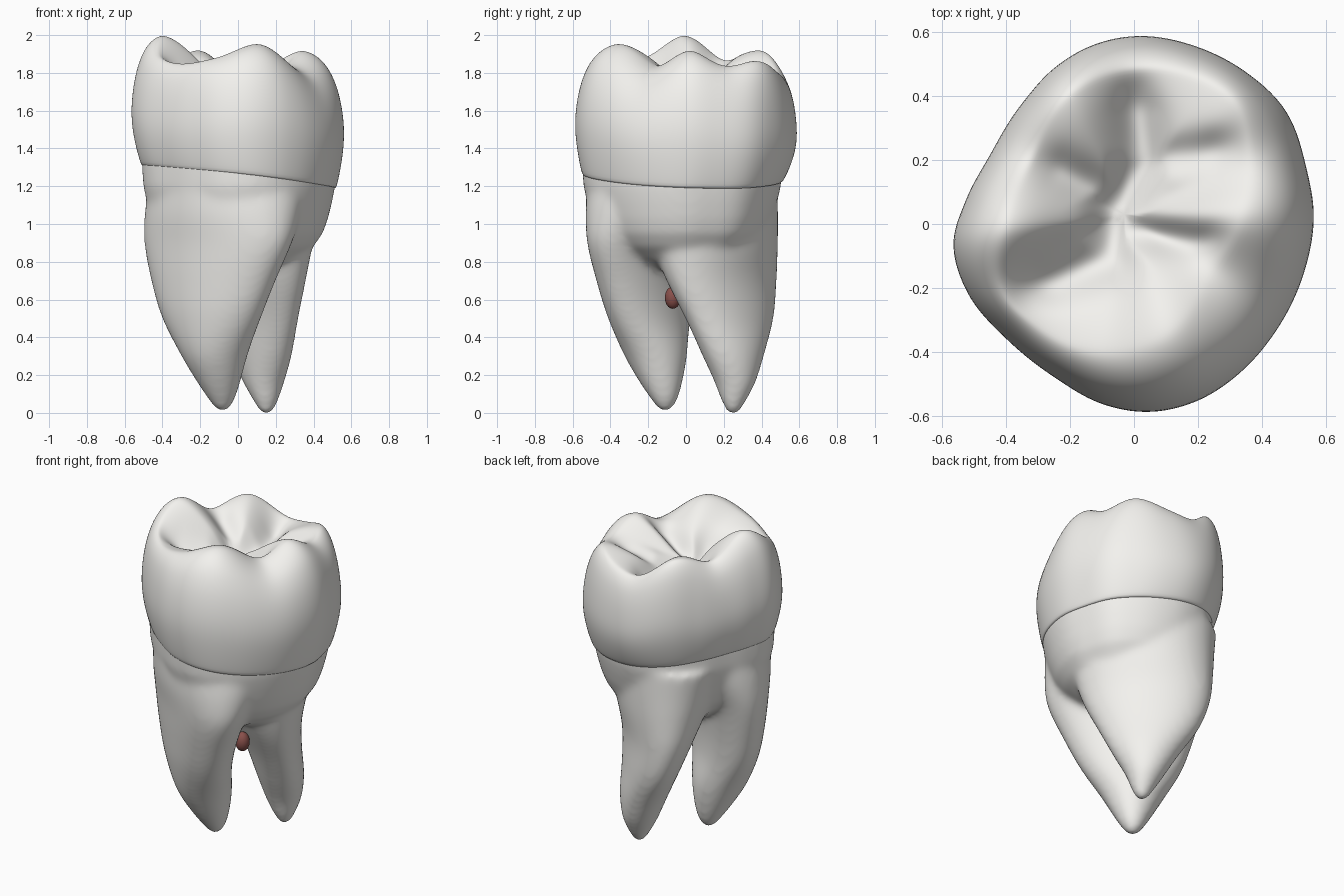
import bpy, bmesh, math
from math import sin, cos, pi, exp, hypot

if "Cube" in bpy.data.objects:
    bpy.data.objects.remove(bpy.data.objects["Cube"])


def spline(keys, rows, t):
    """Smooth interpolation of rows over increasing keys."""
    i = 0
    while i < len(keys) - 2 and t > keys[i + 1]:
        i += 1

    def slope(j, k):
        a, b = max(j - 1, 0), min(j + 1, len(keys) - 1)
        return (rows[b][k] - rows[a][k]) / (keys[b] - keys[a])
    h = keys[i + 1] - keys[i]
    s = (t - keys[i]) / h
    out = []
    for k in range(len(rows[0])):
        p, q = rows[i][k], rows[i + 1][k]
        out.append((2*s**3 - 3*s*s + 1)*p + (s**3 - 2*s*s + s)*h*slope(i, k)
                   + (3*s*s - 2*s**3)*q + (s**3 - s*s)*h*slope(i + 1, k))
    return out


def polar(points, cx, cy):
    """Closed curve of points as a function of angle: (radius, extras...)."""
    tab = sorted((math.atan2(p[1] - cy, p[0] - cx), (hypot(p[0] - cx, p[1] - cy),) + tuple(p[2:]))
                 for p in points)
    tab = [(a - 2*pi, r) for a, r in tab[-3:]] + tab + [(a + 2*pi, r) for a, r in tab[:3]]
    keys, rows = [a for a, r in tab], [r for a, r in tab]
    return lambda ang: spline(keys, rows, ang)


def loft(name, rings):
    """Skin closed rings of equal length, capping both ends."""
    bm = bmesh.new()
    vs = [[bm.verts.new(p) for p in ring] for ring in rings]
    n = len(vs[0])
    for a, b in zip(vs, vs[1:]):
        for i in range(n):
            j = (i + 1) % n
            bm.faces.new((a[i], a[j], b[j], b[i]))
    bm.faces.new(vs[0][::-1])
    bm.faces.new(vs[-1])
    bmesh.ops.recalc_face_normals(bm, faces=bm.faces)
    for f in bm.faces:
        f.smooth = True
    me = bpy.data.meshes.new(name)
    bm.to_mesh(me)
    bm.free()
    ob = bpy.data.objects.new(name, me)
    bpy.context.collection.objects.link(ob)
    return ob


def paint(ob, name, colour):
    mat = bpy.data.materials.get(name) or bpy.data.materials.new(name)
    mat.diffuse_color = colour
    mat.use_nodes = True
    mat.node_tree.nodes["Principled BSDF"].inputs["Base Color"].default_value = mat.diffuse_color
    ob.data.materials.append(mat)


def seg_dist(x, y, a, b):
    dx, dy = b[0] - a[0], b[1] - a[1]
    t = max(0, min(1, ((x - a[0])*dx + (y - a[1])*dy) / (dx*dx + dy*dy)))
    return hypot(x - a[0] - t*dx, y - a[1] - t*dy)


# Crown: widest outline, and the cusp rim with heights
CX, CY = -0.03, 0.03
outline = polar([(.02, .59), (.2, .555), (.36, .47), (.477, .355), (.54, .18), (.565, .03),
                 (.535, -.15), (.45, -.33), (.33, -.47), (.2, -.555), (.05, -.59), (-.1, -.565),
                 (-.25, -.48), (-.4, -.36), (-.52, -.22), (-.568, -.06), (-.53, .07),
                 (-.45, .22), (-.35, .38), (-.25, .49), (-.12, .565)], CX, CY)
rim = polar([(.34, .02, 1.92), (.36, .2, 1.84), (.31, .38, 1.865), (.14, .47, 1.81),
             (-.01, .48, 1.80), (-.2, .40, 1.92), (-.32, .2, 1.87), (-.40, -.01, 2.0),
             (-.41, -.2, 1.89), (-.3, -.32, 1.85), (-.12, -.40, 1.88), (.11, -.35, 1.955),
             (.25, -.15, 1.84)], CX, CY)


def shrink(x, y, sc):
    """Scale the outline towards the neck, less on the right side."""
    w = 1 - (1 - sc)*(1 - .4*max(x, 0))
    return x*w, y*w - min(.02, .18*(1 - sc))


# Biting-surface grooves: central zigzag and branches (start, end, depth, width)
zigzag = [(-.36, -.22), (-.07, -.11), (-.07, .05), (.04, .2), (0, .42)]
grooves = [(a, b, .075, .07) for a, b in zip(zigzag, zigzag[1:])]
grooves += [((-.06, -.02), (.34, -.07), .055, .055), ((.04, .2), (.34, .25), .05, .055),
            ((-.06, .1), (-.3, .2), .035, .06)]
# Wall profile: height fraction, scale of outline, blend towards rim
wall = [(.05, .75, 0), (.01, .87, 0), (0, .896, 0), (.04, .912, 0), (.1, .935, 0), (.18, .96, 0),
        (.27, .982, 0), (.36, .995, 0), (.45, 1, .01), (.55, 1, .04), (.65, 1, .10), (.74, 1, .18),
        (.82, 1, .29), (.88, 1, .40), (.93, 1, .54), (.97, 1, .70), (.993, 1, .87), (1, 1, 1)]
N = 112
ANGLES = [-pi + 2*pi*i/N for i in range(N)]
rings = []
for f, sc, q in wall:
    ring = []
    for a in ANGLES:
        ro, (rr, rz) = outline(a)[0], rim(a)
        x0, y0 = ro*cos(a) + CX, ro*sin(a) + CY
        zc = 1.24 - .10*x0 - .03*y0
        r = ro*(1 - q) + rr*q
        ring.append((*shrink(r*cos(a) + CX, r*sin(a) + CY, sc), zc + f*(rz - zc)))
    rings.append(ring)
M = 18
for k in range(1, M):
    s = 1 - k/M
    t = min(1, s/.4)
    t = t*t*(3 - 2*t)
    ring = []
    for a in ANGLES:
        rr, rz = rim(a)
        rz = 1.88 + (rz - 1.88)*t
        x, y = s*rr*cos(a) + CX, s*rr*sin(a) + CY
        g = .8*s*s*(3 - 2*s) + .2*s
        cut = max(d*exp(-(seg_dist(x, y, p, q)/w)**2) for p, q, d, w in grooves)
        ring.append((x, y, 1.745 + (rz - 1.745)*g - min(1, (1 - s)*4)*cut))
    rings.append(ring)
crown = loft("crown", rings)
m = crown.modifiers.new("Smooth", 'SMOOTH')
m.factor, m.iterations = .5, 2
crown.modifiers.new("Subdivision", 'SUBSURF').levels = 1

# Roots: slices (z, centre x, centre y, long half-width, short half-width)
front = [(.012, -.08, -.11, .02, .02), (.02, -.082, -.11, .036, .036), (.06, -.085, -.113, .064, .064),
         (.15, -.1, -.13, .11, .108), (.3, -.125, -.16, .182, .157), (.5, -.14, -.195, .292, .174),
         (.7, -.13, -.21, .375, .195), (.9, -.105, -.21, .445, .23), (1.05, -.08, -.18, .46, .29),
         (1.2, -.05, -.14, .455, .345)]
back = [(-.004, .15, .25, .02, .02), (.006, .15, .25, .036, .036), (.06, .147, .252, .064, .064),
        (.15, .137, .26, .107, .102), (.3, .12, .25, .187, .135), (.5, .082, .23, .292, .16),
        (.7, .062, .188, .365, .2), (.9, .055, .15, .4, .265), (1.05, .045, .125, .415, .305),
        (1.2, .03, .1, .43, .34)]


def root(name, rows, degrees):
    tilt = math.radians(degrees)
    keys, rings = [r[0] for r in rows], []
    zs = sorted(set(keys + [.1 + .05*i for i in range(22)]))
    for z in zs:
        _, cx, cy, a, b = spline(keys, rows, z)
        ring = []
        for i in range(64):
            t = 2*pi*i/64
            u, v = a*cos(t), b*sin(t)
            ring.append((cx + u*cos(tilt) - v*sin(tilt), cy + u*sin(tilt) + v*cos(tilt), z))
        rings.append(ring)
    return loft(name, rings)


# Trunk above the fork follows the crown outline
trunk = [(.76, .2), (.81, .42), (.88, .62), (.95, .735), (1.03, .80), (1.12, .85), (1.2, .885),
         (1.3, .897), (1.42, .90)]
trunk_rings = [[(*shrink(outline(a)[0]*cos(a) + CX, outline(a)[0]*sin(a) + CY, s), z)
                for a in ANGLES] for z, s in trunk]

# Fuse trunk and both roots into one smooth body
roots = loft("roots", trunk_rings)
parts = [root("front_root", front, -34), root("back_root", back, -44)]
bm = bmesh.new()
for ob in [roots] + parts:
    bm.from_mesh(ob.data)
bm.to_mesh(roots.data)
bm.free()
for ob in parts:
    bpy.data.objects.remove(ob)
m = roots.modifiers.new("Remesh", 'REMESH')
m.mode, m.voxel_size, m.use_smooth_shade = 'VOXEL', .015, True
m = roots.modifiers.new("Smooth", 'SMOOTH')
m.factor, m.iterations = .5, 24
for ob in (crown, roots):
    paint(ob, "enamel", (.9, .89, .86, 1))

# Small red pulp bead between the roots
bpy.ops.mesh.primitive_uv_sphere_add(segments=24, ring_count=16, radius=.042, location=(.08, -.07, .61))
pulp = bpy.context.object
pulp.name = "pulp"
pulp.scale = (1, 1, 1.4)
bpy.ops.object.shade_smooth()
paint(pulp, "pulp_red", (.25, .08, .07, 1))
